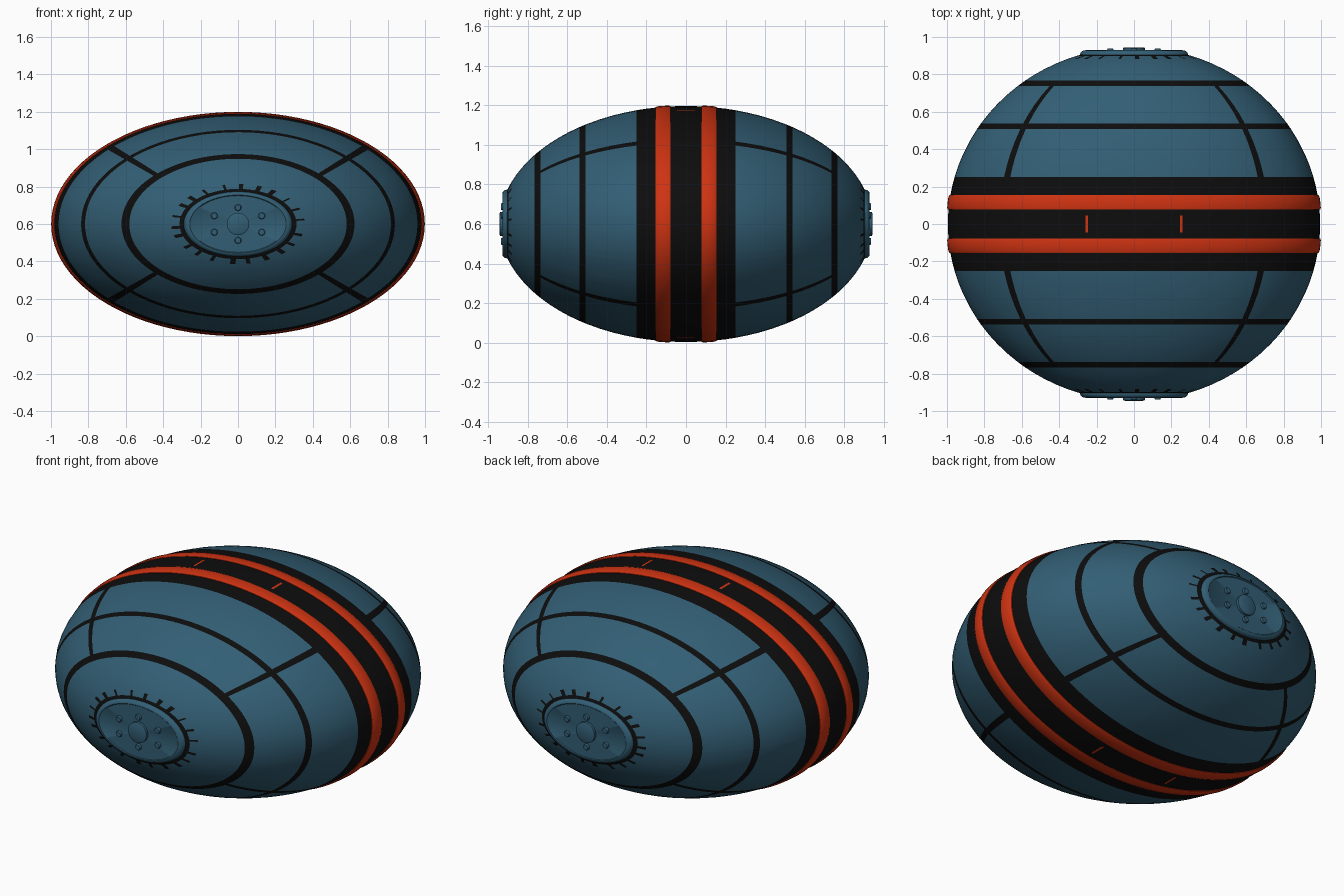
import bpy, bmesh, math, random
from mathutils import Matrix

if "Cube" in bpy.data.objects:
    bpy.data.objects.remove(bpy.data.objects["Cube"])

random.seed(4)
CZ, FLAT = 0.6, 0.6          # centre height, vertical squash
RX, RY = 0.995, 0.945        # hull radii


def material(name, rgb):
    m = bpy.data.materials.new(name)
    m.diffuse_color = (*rgb, 1)
    m.use_nodes = True
    m.node_tree.nodes["Principled BSDF"].inputs["Base Color"].default_value = m.diffuse_color
    return m


BLUE = material("steel_blue", (0.032, 0.112, 0.175))
BLACK = material("black", (0.004, 0.004, 0.004))
RED = material("orange_red", (0.62, 0.033, 0.006))


def hull_r(y):
    return RX * math.sqrt(max(0, 1 - (y / RY) ** 2))


def revolve(name, profile, angles, mats, rule=None, closed=False, smooth=40):
    """Spin (radius, y) points about the y axis, squashed in z."""
    bm = bmesh.new()
    rings = []
    for r, y in profile:
        if r < 1e-4:
            rings.append([bm.verts.new((0, y, CZ))] * len(angles))
        else:
            rings.append([bm.verts.new((r * math.cos(a), y, CZ + FLAT * r * math.sin(a)))
                          for a in angles])
    n, m = len(angles), len(profile)
    for i in range(m if closed else m - 1):
        p, q = i, (i + 1) % m
        for j in range(n):
            k = (j + 1) % n
            vs = list(dict.fromkeys([rings[p][j], rings[p][k], rings[q][k], rings[q][j]]))
            f = bm.faces.new(vs)
            if rule:
                mid = (angles[j] + angles[k] + (math.tau if k == 0 else 0)) / 2
                f.material_index = rule((profile[p][1] + profile[q][1]) / 2, mid)
    bmesh.ops.recalc_face_normals(bm, faces=bm.faces[:])
    return finish(bm, name, mats, smooth)


def finish(bm, name, mats, smooth=40):
    me = bpy.data.meshes.new(name)
    bm.to_mesh(me)
    bm.free()
    ob = bpy.data.objects.new(name, me)
    bpy.context.collection.objects.link(ob)
    for m in mats:
        me.materials.append(m)
    bpy.ops.object.select_all(action='DESELECT')
    ob.select_set(True)
    bpy.context.view_layer.objects.active = ob
    bpy.ops.object.shade_smooth_by_angle(angle=math.radians(smooth))
    return ob


# Angular spans for seams, red dashes and the scuffs around the end caps
rad = math.radians
seams = [(rad(d - 1.4), rad(d + 1.4)) for d in (45, 135, 225, 315)]
dashes = [(rad(d - 0.4), rad(d + 0.4)) for d in (75.2, 104.8, 255.2, 284.8)]
scuffs = []
for d in range(8, 360, 16):
    w = random.uniform(0.9, 2.6)
    c = d + random.uniform(-2, 2)
    scuffs.append((rad(c - w), rad(c + w)))
spans = seams + dashes + scuffs
plain = [math.tau * i / 96 for i in range(96)]
edges = [e for s in spans for e in s]
angles = sorted(edges + [a for a in plain if all(abs(a - e) > 0.006 for e in edges)])

# Hull stations along y, with exact cuts at every painted edge
half = [0.045, 0.08, 0.15, 0.2, 0.25, 0.31, 0.37, 0.44, 0.508, 0.538, 0.59, 0.64, 0.69,
        0.737, 0.767, 0.8, 0.83, 0.86, 0.882, 0.897, 0.91]
stations = [-y for y in reversed(half)] + half


def within(a, group):
    return any(lo < a < hi for lo, hi in group)


def hull_colour(y, a):
    y = abs(y)
    if y < 0.045 and within(a, dashes):
        return 2
    if y < 0.25 or 0.508 < y < 0.538 or 0.737 < y < 0.767 or y > 0.897:
        return 1
    if y < 0.737 and within(a, seams):
        return 1
    if 0.882 < y and within(a, scuffs):
        return 1
    return 0


revolve("hull", [(hull_r(y), y) for y in stations], angles, [BLUE, BLACK, RED], hull_colour)

for side, tag in ((-1, "front"), (1, "back")):
    # Raised red hoop with softened edges
    hoop = [(0.975, 0.078), (hull_r(0.078) + 0.004, 0.078), (hull_r(0.086) + 0.008, 0.086),
            (hull_r(0.115) + 0.009, 0.115), (hull_r(0.146) + 0.009, 0.146),
            (hull_r(0.154) + 0.004, 0.154), (0.965, 0.154)]
    revolve(tag + "_hoop", [(r, y * side) for r, y in hoop], plain, [RED], closed=True)

    # End cap: rounded flange with a shallow rim
    cap = [(0.27, 0.885), (0.286, 0.897), (0.29, 0.905), (0.286, 0.917), (0.272, 0.927),
           (0.258, 0.929), (0.252, 0.925), (0, 0.925)]
    revolve(tag + "_cap", [(r, y * side) for r, y in cap], plain, [BLUE])

    # Hub and six bolts, circular and bevelled
    bm = bmesh.new()
    studs = [(0, 0, 0.06, 0.945)]
    for i in range(6):
        a = math.pi / 2 + i * math.pi / 3
        studs.append((0.146 * math.cos(a), 0.146 * FLAT * math.sin(a), 0.018, 0.937))
    for x, z, r, top in studs:
        base = 0.915
        d = top - base
        rot = Matrix.Rotation(math.pi / 2, 4, 'X')
        for r1, r2, y0, y1 in ((r, r, base, top - 0.005), (r, r * 0.82, top - 0.005, top)):
            bmesh.ops.create_cone(bm, cap_ends=True, segments=24, radius1=r1 if side < 0 else r2,
                                  radius2=r2 if side < 0 else r1, depth=y1 - y0,
                                  matrix=Matrix.Translation((x, side * (y0 + y1) / 2, CZ + z)) @ rot)
    finish(bm, tag + "_hub_and_bolts", [BLUE], 30)
